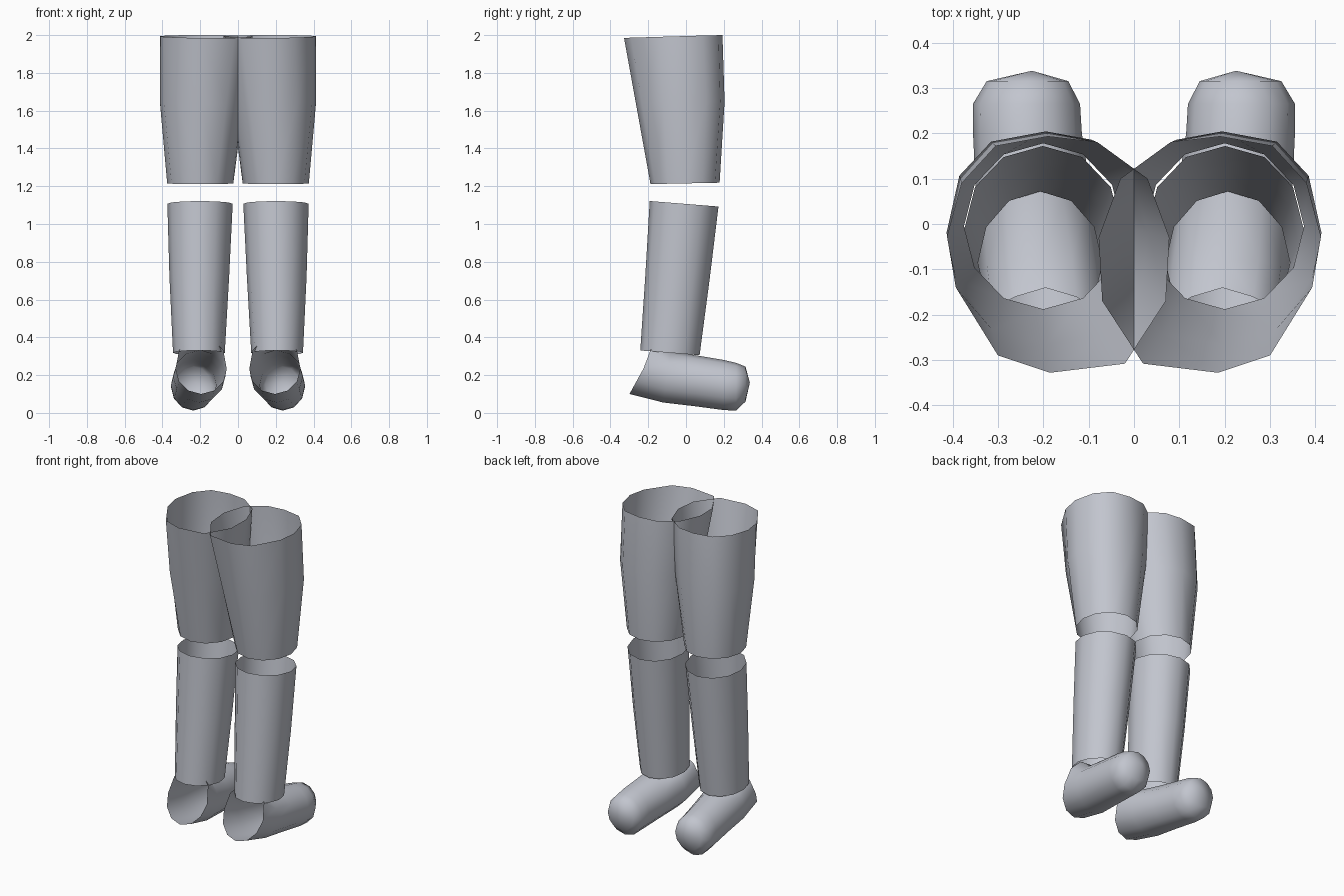
import bpy
import bmesh
from math import sin, cos, tau
from mathutils import Vector

SIDES = 12

cube = bpy.data.objects.get("Cube")
if cube:
    bpy.data.objects.remove(cube)

grey = bpy.data.materials.new("cool grey")
grey.use_nodes = True
colour = (0.54, 0.56, 0.62, 1)
grey.diffuse_color = colour
grey.node_tree.nodes["Principled BSDF"].inputs["Base Color"].default_value = colour


def level_ring(x, y, z, rx, ry, tilt=0):
    """Ring around a vertical limb; tilt is the rise in z per unit of y."""
    angles = [tau * i / SIDES for i in range(SIDES)]
    return [Vector((x + rx * cos(a), y + ry * sin(a), z + tilt * ry * sin(a)))
            for a in angles]


def upright_ring(x, y, bottom, top, rx, lean=0):
    """Ring around the length of the foot; lean is the shift in y per unit of z."""
    middle, rz = (bottom + top) / 2, (top - bottom) / 2
    angles = [tau * i / SIDES for i in range(SIDES)]
    return [Vector((x + rx * cos(a), y + lean * rz * sin(a), middle + rz * sin(a)))
            for a in angles]


def loft(name, rings, tip=None):
    """Join rings into an open tube, with an optional closed end, on both sides."""
    for side, mirror in (("left", 1), ("right", -1)):
        bm = bmesh.new()
        loops = [[bm.verts.new((p.x * mirror, p.y, p.z)) for p in ring] for ring in rings]
        for low, high in zip(loops, loops[1:]):
            for i in range(SIDES):
                j = (i + 1) % SIDES
                bm.faces.new((low[i], low[j], high[j], high[i]))
        if tip:
            end = bm.verts.new((tip[0] * mirror, tip[1], tip[2]))
            for i in range(SIDES):
                bm.faces.new((loops[-1][i], loops[-1][(i + 1) % SIDES], end))
        # Face every wall away from the middle of its own ring pair
        bm.normal_update()
        centre = sum((v.co for v in bm.verts), Vector()) / len(bm.verts)
        if sum((f.calc_center_median() - centre).dot(f.normal) for f in bm.faces) < 0:
            bmesh.ops.reverse_faces(bm, faces=bm.faces[:])
        mesh = bpy.data.meshes.new(side + "_" + name)
        bm.to_mesh(mesh)
        bm.free()
        mesh.materials.append(grey)
        for polygon in mesh.polygons:
            polygon.use_smooth = True
        obj = bpy.data.objects.new(side + "_" + name, mesh)
        bpy.context.collection.objects.link(obj)


# Thigh: round knee opening widening to an irregular hip opening
hip_outline = [(.412, -.03), (.38, .09), (.305, .172), (.19, .193), (.08, .18), (-.03, .1),
               (-.078, -.03), (-.07, -.17), (.02, -.308), (.185, -.328), (.3, -.29), (.393, -.14)]
knee = level_ring(.2, -.005, 1.215, .175, .183, .02)
hip = [Vector((x, y, 1.995 + .03 * min(y, .15))) for x, y in hip_outline]
middle = [k.lerp(h, .55) for k, h in zip(knee, hip)]
for p in middle:
    p.x += .018 if p.x > .2 else 0
    p.y += .018 if p.y > 0 else 0
loft("thigh", [knee, middle, hip])

# Shin: slanted, tapering tube
loft("shin", [
    level_ring(.207, -.085, .318, .137, .157, -.08),
    level_ring(.205, -.045, .72, .158, .17, -.08),
    level_ring(.201, -.01, 1.107, .173, .182, -.08),
])

# Foot: notched open heel, turned slightly outwards, with a rounded toe
heel = upright_ring(.195, -.225, .1, .37, .135, .55)
heel[3] += Vector((0, .01, -.04))
for i in (1, 2, 4, 5):
    heel[i].z += .03
loft("foot", [
    heel,
    upright_ring(.205, -.1, .055, .33, .138, .15),
    upright_ring(.22, .05, .035, .305, .128),
    upright_ring(.235, .2, .015, .28, .12),
    upright_ring(.237, .265, .012, .265, .118),
    upright_ring(.235, .315, .06, .245, .09),
], tip=(.225, .338, .16))
